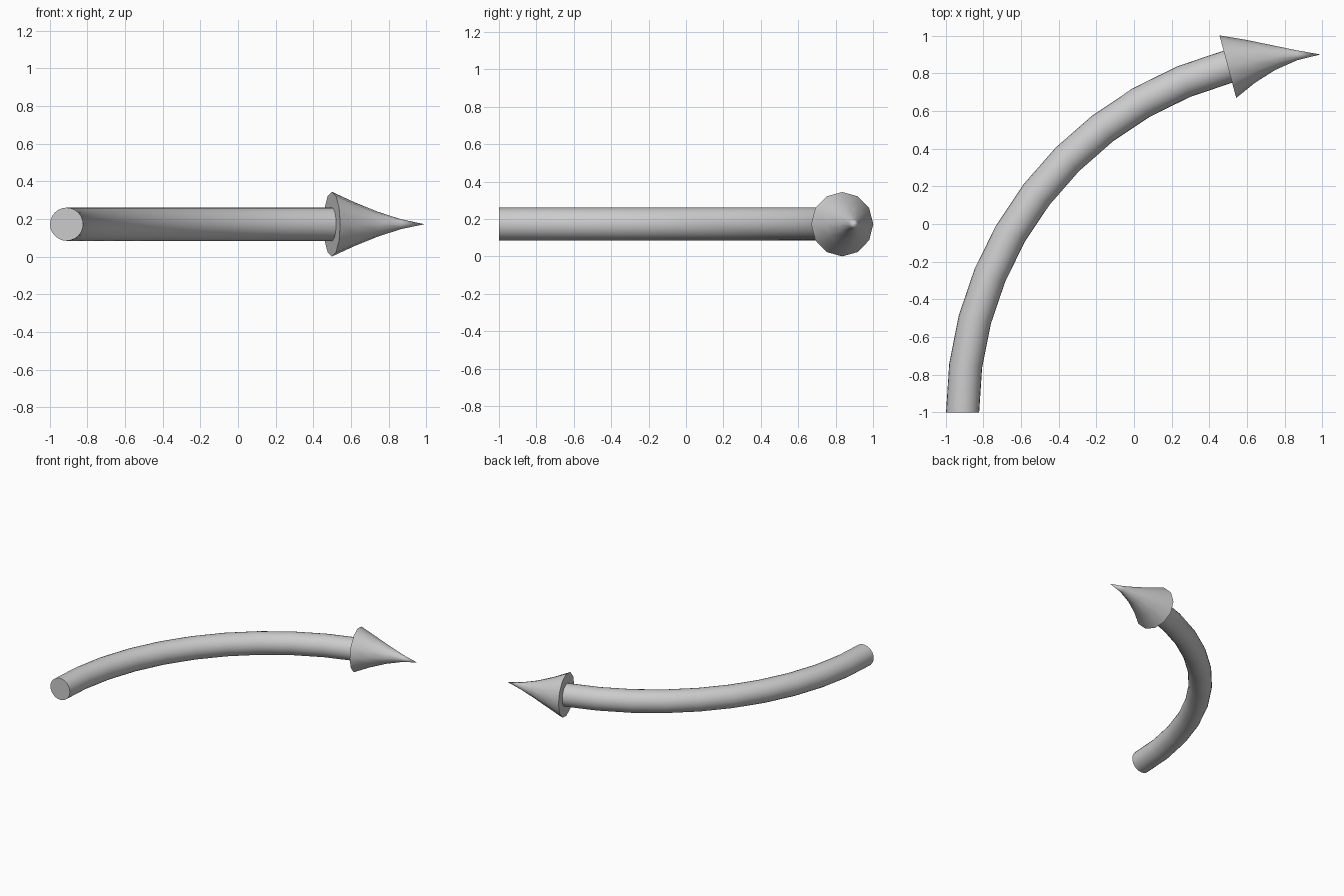
import bpy, bmesh
from math import sin, cos, pi, radians

if "Cube" in bpy.data.objects:
    bpy.data.objects.remove(bpy.data.objects["Cube"])

R = 1.9                      # bend radius of the centre line
CX, CY, CZ = 0.99, -1.0, 0.172


def swept(name, stations, sides):
    """Loft circular sections along the arc; stations = (degrees, radius)."""
    bm = bmesh.new()
    rings = []
    for deg, r in stations:
        a = radians(deg)
        if r == 0:
            rings.append([bm.verts.new((CX - R * cos(a), CY + R * sin(a), CZ))])
            continue
        ring = []
        for i in range(sides):
            t = 2 * pi * i / sides
            d = R + r * cos(t)
            ring.append(bm.verts.new((CX - d * cos(a), CY + d * sin(a), CZ + r * sin(t))))
        rings.append(ring)
    for lo, hi in zip(rings, rings[1:]):
        for i in range(sides):
            j = (i + 1) % sides
            if len(hi) == 1:
                bm.faces.new((lo[i], lo[j], hi[0]))
            else:
                bm.faces.new((lo[i], lo[j], hi[j], hi[i]))
    for ring in (rings[0], rings[-1]):
        if len(ring) > 1:
            bm.faces.new(ring)
    bmesh.ops.recalc_face_normals(bm, faces=bm.faces)
    me = bpy.data.meshes.new(name)
    bm.to_mesh(me)
    bm.free()
    ob = bpy.data.objects.new(name, me)
    bpy.context.collection.objects.link(ob)
    bpy.ops.object.select_all(action='DESELECT')
    ob.select_set(True)
    bpy.context.view_layer.objects.active = ob
    bpy.ops.object.shade_smooth_by_angle(angle=radians(40))
    return ob


# Curved shaft: quarter-turn tube in ten segments
swept("arrow_shaft", [(7.5 * i, 0.088) for i in range(11)], 24)

# Arrow head: bent twelve-sided cone with slightly hollow flanks
swept("arrow_head", [(75, 0.172), (78.75, 0.116), (82.5, 0.066), (86.25, 0.026), (90, 0)], 12)
